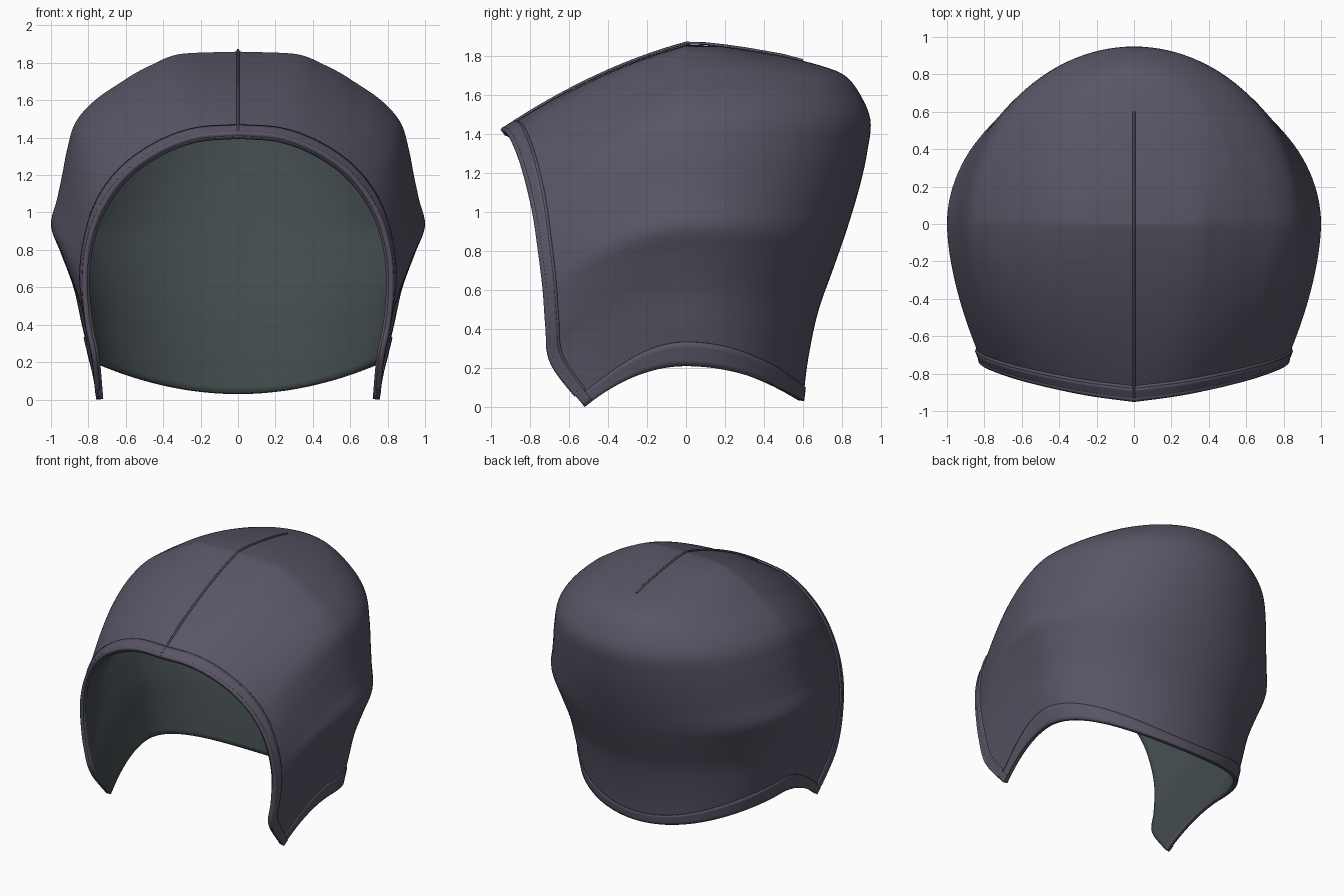
import bpy, bmesh, math
from mathutils import Vector

if "Cube" in bpy.data.objects:
    bpy.data.objects.remove(bpy.data.objects["Cube"])

def material(name, rgb):
    m = bpy.data.materials.new(name)
    m.diffuse_color = (*rgb, 1)
    m.use_nodes = True
    m.node_tree.nodes["Principled BSDF"].inputs["Base Color"].default_value = m.diffuse_color
    return m

CLOTH = material("outer_cloth", (0.10, 0.09, 0.13))
LINER = material("inner_lining", (0.055, 0.07, 0.075))

# Middle arch (at y = 0): half width, back depth, height, from hem to crown
ARCH = [(.79, .60, .21), (.835, .63, .40), (.88, .68, .60), (.95, .755, .79),
        (1.0, .81, .93), (.968, .86, 1.07), (.94, .90, 1.2), (.915, .93, 1.33),
        (.87, .948, 1.48), (.765, .90, 1.6), (.62, .82, 1.7), (.54, .70, 1.75),
        (.44, .50, 1.8), (.36, .30, 1.835), (.26, .17, 1.852), (0, 0, 1.86)]
# Face opening: x, y, z from the lower front corner to the top centre
RIM = [(.745, -.52, 0), (.765, -.69, .22), (.80, -.715, .4), (.815, -.73, .6),
       (.80, -.755, .8), (.735, -.785, 1.0), (.60, -.83, 1.19),
       (.42, -.875, 1.32), (.22, -.915, 1.395), (0, -.945, 1.415)]

def resample(points, n):
    """Smooth curve through the points, resampled evenly by length seen from the front."""
    p = [Vector(q) for q in points]
    p = [2 * p[0] - p[1]] + p + [2 * p[-1] - p[-2]]
    dense = []
    for i in range(1, len(p) - 2):
        a, b, c, d = p[i - 1:i + 3]
        for k in range(12):
            t = k / 12
            dense.append(0.5 * (2 * b + (c - a) * t + (2 * a - 5 * b + 4 * c - d) * t ** 2
                                + (3 * b - a - 3 * c + d) * t ** 3))
    dense.append(p[-2])
    length = [0]
    for a, b in zip(dense, dense[1:]):
        length.append(length[-1] + math.hypot(b.x - a.x, b.z - a.z))
    out, j = [], 0
    for i in range(n + 1):
        target = length[-1] * i / n
        while j < len(dense) - 2 and length[j + 1] < target:
            j += 1
        f = (target - length[j]) / max(length[j + 1] - length[j], 1e-9)
        out.append(dense[j].lerp(dense[j + 1], min(f, 1)))
    return out

N = 80
arch, rim = resample(ARCH, N), resample(RIM, N)

def at(table, t):
    i = min(int(t * N), N - 1)
    return table[i].lerp(table[i + 1], t * N - i)

def surf(u, t):
    """u: 0 face opening, 1 middle arch, 2 back centre; t: 0 hem, 1 ridge."""
    a = at(arch, t)
    if u < 1:
        s, r = 1 - u, at(rim, t)
        ez = (1 - t) * s * s + t * (.58 * s + .42 * s * s)
        return Vector((a.x + (r.x - a.x) * s ** 1.7, r.y * s, a.z + (r.z - a.z) * ez))
    phi = (u - 1) * math.pi / 2
    y = a.y * math.sin(phi)
    return Vector((a.x * math.cos(phi), y, a.z - .5 * y * y * (1 - t) ** 4))

def patch(name, us, t0, t1, rows, thick, offset, inner=False):
    """Half surface patch, mirrored and thickened; t1 may depend on u."""
    bm = bmesh.new()
    grid = []
    for u in us:
        top = t1(u) if callable(t1) else t1
        grid.append([bm.verts.new(surf(u, t0 + (top - t0) * k / rows)) for k in range(rows + 1)])
    for c0, c1 in zip(grid, grid[1:]):
        for k in range(rows):
            bm.faces.new((c0[k], c1[k], c1[k + 1], c0[k + 1]))
    for v in bm.verts:
        if abs(v.co.x) < 1e-4:
            v.co.x = 0
    bmesh.ops.remove_doubles(bm, verts=bm.verts, dist=1e-4)
    bm.normal_update()
    if sum(f.normal.dot(f.calc_center_median() - Vector((0, 0, .8))) for f in bm.faces) < 0:
        bmesh.ops.reverse_faces(bm, faces=bm.faces)
    me = bpy.data.meshes.new(name)
    bm.to_mesh(me)
    bm.free()
    ob = bpy.data.objects.new(name, me)
    bpy.context.collection.objects.link(ob)
    me.materials.append(CLOTH)
    me.materials.append(LINER)
    mir = ob.modifiers.new("mirror", 'MIRROR')
    mir.merge_threshold = 0.001
    sol = ob.modifiers.new("thickness", 'SOLIDIFY')
    sol.thickness, sol.offset = thick, offset
    if inner:
        sol.material_offset = 1
    bpy.ops.object.select_all(action='DESELECT')
    bpy.context.view_layer.objects.active = ob
    ob.select_set(True)
    bpy.ops.object.shade_smooth_by_angle(angle=math.radians(40))
    return ob

def steps(a, b, n):
    return [a + (b - a) * i / n for i in range(n + 1)]

# Main hood with dark lining inside
patch("hood_shell", steps(0, 2, 64), 0, 1, N, .025, -1, inner=True)

# Rolled trim round the face opening: wide band plus a raised cord
patch("opening_trim", steps(0, .075, 4), 0, 1, N, .012, 1)

# Hem band, tallest at the sides and narrow at the ends
patch("hem_band", steps(0, 2, 64), 0,
      lambda u: .025 + .03 * math.sin(math.pi * u / 2) ** 2, 4, .007, 1)

def cord(name, pts, radius):
    cu = bpy.data.curves.new(name, 'CURVE')
    cu.dimensions = '3D'
    cu.bevel_depth, cu.bevel_resolution, cu.use_fill_caps = radius, 2, True
    sp = cu.splines.new('POLY')
    sp.points.add(len(pts) - 1)
    for q, p in zip(sp.points, pts):
        q.co = (*p, 1)
    cu.materials.append(CLOTH)
    ob = bpy.data.objects.new(name, cu)
    bpy.context.collection.objects.link(ob)

# Cords along the front edge and the back of the trim
for name, u, r in (("opening_edge_cord", .012, .016), ("trim_back_cord", .075, .011)):
    half = [surf(u, t) for t in steps(.03, 1, 70)]
    cord(name, half + [Vector((-p.x, p.y, p.z)) for p in reversed(half[:-1])], r)

# Raised seam along the crown
ridge = [surf(u, 1) for u in steps(0, 1, 24)]
ridge += [Vector((0, y, z)) for y, z in ((.1, 1.857), (.2, 1.846), (.3, 1.832), (.4, 1.815), (.5, 1.797), (.6, 1.77))]
cord("crown_seam", [p + Vector((0, 0, .008)) for p in ridge], .007)
